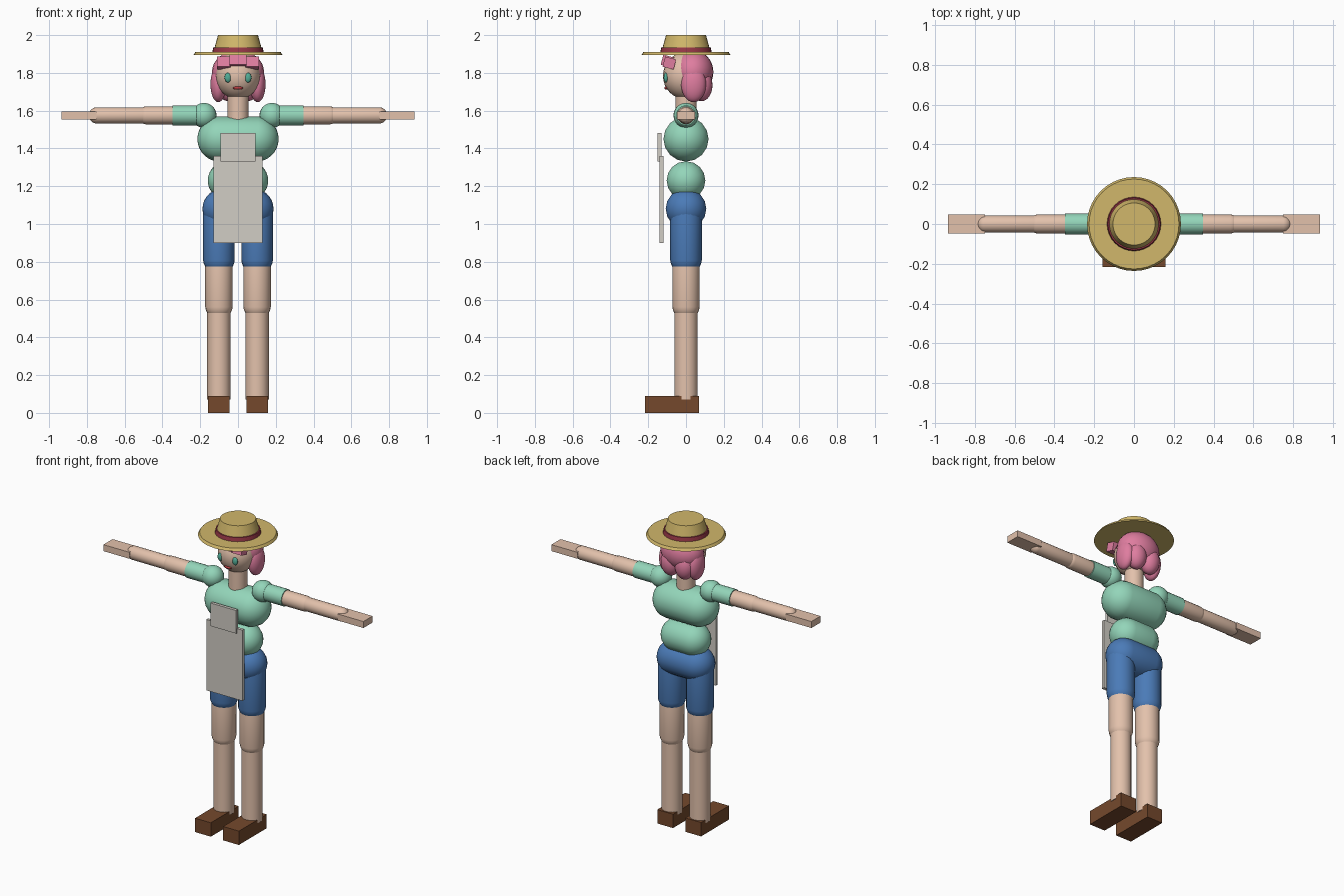
import bpy, bmesh, math
from mathutils import Matrix, Vector

if "Cube" in bpy.data.objects:
    bpy.data.objects.remove(bpy.data.objects["Cube"], do_unlink=True)


def colour(name, *rgb):
    lin = [(c / 255) ** 2.2 for c in rgb] + [1]
    m = bpy.data.materials.new(name)
    m.use_nodes = True
    m.diffuse_color = lin
    bsdf = m.node_tree.nodes["Principled BSDF"]
    bsdf.inputs["Base Color"].default_value = lin
    bsdf.inputs["Roughness"].default_value = 0.8
    return m


SKIN = colour("skin", 226, 192, 170)
GREEN = colour("shirt green", 146, 212, 184)
BLUE = colour("denim blue", 76, 122, 182)
PINK = colour("hair pink", 222, 124, 158)
STRAW = colour("straw", 208, 182, 106)
RED = colour("hat band red", 150, 58, 72)
BROWN = colour("shoe brown", 116, 74, 48)
GREY = colour("apron grey", 208, 204, 196)
TEAL = colour("eye teal", 84, 172, 150)
LIP = colour("lip red", 178, 62, 66)


def finish(name, bm, mat, smooth=True):
    me = bpy.data.meshes.new(name)
    bm.to_mesh(me)
    bm.free()
    me.materials.append(mat)
    ob = bpy.data.objects.new(name, me)
    bpy.context.collection.objects.link(ob)
    if smooth:
        bpy.ops.object.select_all(action="DESELECT")
        ob.select_set(True)
        bpy.context.view_layer.objects.active = ob
        bpy.ops.object.shade_smooth_by_angle(angle=math.radians(40))
    return ob


def box(name, mat, centre, size, tilt=0):
    bm = bmesh.new()
    bmesh.ops.create_cube(bm, size=1, matrix=Matrix.Translation(centre)
                          @ Matrix.Rotation(tilt, 4, "X") @ Matrix.Diagonal((*size, 1)))
    return finish(name, bm, mat, False)


def ball(name, mat, centre, radii, segs=24):
    bm = bmesh.new()
    bmesh.ops.create_uvsphere(bm, u_segments=segs, v_segments=16, radius=1,
                              matrix=Matrix.Translation(centre) @ Matrix.Diagonal((*radii, 1)))
    return finish(name, bm, mat)


def capsule(name, mat, a, b, r, segs=20):
    """Round-ended tube whose tips reach exactly a and b."""
    a, b = Vector(a), Vector(b)
    half = (b - a).length / 2 - r
    bm = bmesh.new()
    # an odd ring count leaves one band across the middle to stretch
    bmesh.ops.create_uvsphere(bm, u_segments=segs, v_segments=15, radius=r)
    for v in bm.verts:
        v.co.z += half if v.co.z > 0 else -half
    turn = (b - a).to_track_quat("Z", "Y").to_matrix().to_4x4()
    bmesh.ops.transform(bm, matrix=Matrix.Translation((a + b) / 2) @ turn, verts=bm.verts)
    return finish(name, bm, mat)


def cone(name, mat, z0, z1, r0, r1, segs=32):
    bm = bmesh.new()
    bmesh.ops.create_cone(bm, cap_ends=True, segments=segs, radius1=r0, radius2=r1,
                          depth=z1 - z0, matrix=Matrix.Translation((0, 0, (z0 + z1) / 2)))
    return finish(name, bm, mat)


# Torso: three stacked sideways capsules
capsule("chest", GREEN, (-0.215, 0, 1.45), (0.215, 0, 1.45), 0.12, 16)
capsule("waist", GREEN, (-0.16, 0, 1.23), (0.16, 0, 1.23), 0.103, 16)
capsule("hips", BLUE, (-0.188, 0, 1.08), (0.188, 0, 1.08), 0.108, 16)

# Apron
box("apron_skirt", GREY, (0, -0.13, 1.13), (0.26, 0.02, 0.46))
box("apron_bib", GREY, (0, -0.141, 1.407), (0.185, 0.02, 0.15))

# Arms and legs
for side, s in (("left", 1), ("right", -1)):
    z = 1.575
    ball(side + "_shoulder", GREEN, (s * 0.18, 0, z), (0.066,) * 3)
    bm = bmesh.new()
    bmesh.ops.create_cone(bm, cap_ends=True, segments=20, radius1=0.053, radius2=0.053, depth=0.165,
                          matrix=Matrix.Translation((s * 0.265, 0, z)) @ Matrix.Rotation(math.pi / 2, 4, "Y"))
    finish(side + "_sleeve", bm, GREEN)
    capsule(side + "_upper_arm", SKIN, (s * 0.2, 0, z), (s * 0.53, 0, z), 0.048)
    capsule(side + "_forearm", SKIN, (s * 0.45, 0, z), (s * 0.79, 0, z), 0.043)
    box(side + "_hand", SKIN, (s * 0.842, 0, z), (0.186, 0.094, 0.042))

    x = s * 0.101
    capsule(side + "_shorts_leg", BLUE, (x, 0, 0.732), (x, 0, 1.16), 0.084)
    capsule(side + "_thigh", SKIN, (x, 0, 0.495), (x, 0, 0.9), 0.073)
    bm = bmesh.new()
    bmesh.ops.create_cone(bm, cap_ends=True, segments=20, radius1=0.062, radius2=0.062, depth=0.5,
                          matrix=Matrix.Translation((x, 0, 0.32)))
    finish(side + "_shin", bm, SKIN)
    box(side + "_shoe", BROWN, (x, -0.073, 0.045), (0.113, 0.286, 0.09))

# Head and face
cone("neck", SKIN, 1.54, 1.72, 0.056, 0.056, 20)
ball("head", SKIN, (0, 0, 1.785), (0.118, 0.122, 0.125))
for side, s in (("left", 1), ("right", -1)):
    ball(side + "_eye", TEAL, (s * 0.053, -0.106, 1.775), (0.018, 0.012, 0.026), 16)
ball("mouth", LIP, (0, -0.102, 1.72), (0.026, 0.012, 0.009), 16)

# Hair: cap, side locks, back clumps and a tilted fringe
ball("hair_cap", PINK, (0, 0.037, 1.805), (0.138, 0.108, 0.115))
for side, s in (("left", 1), ("right", -1)):
    ball(side + "_hair_lock", PINK, (s * 0.104, 0.04, 1.74), (0.042, 0.066, 0.095))
    ball(side + "_back_hair", PINK, (s * 0.05, 0.082, 1.735), (0.062, 0.058, 0.085))
    box(side + "_fringe", PINK, (s * 0.075, -0.088, 1.852), (0.07, 0.06, 0.055), math.radians(-15))
box("middle_fringe", PINK, (0, -0.098, 1.862), (0.09, 0.06, 0.055), math.radians(-15))

# Straw hat
cone("hat_brim", STRAW, 1.894, 1.91, 0.236, 0.226, 40)
cone("hat_crown", STRAW, 1.905, 2.0, 0.132, 0.106)
cone("hat_band", RED, 1.909, 1.935, 0.136, 0.131)
